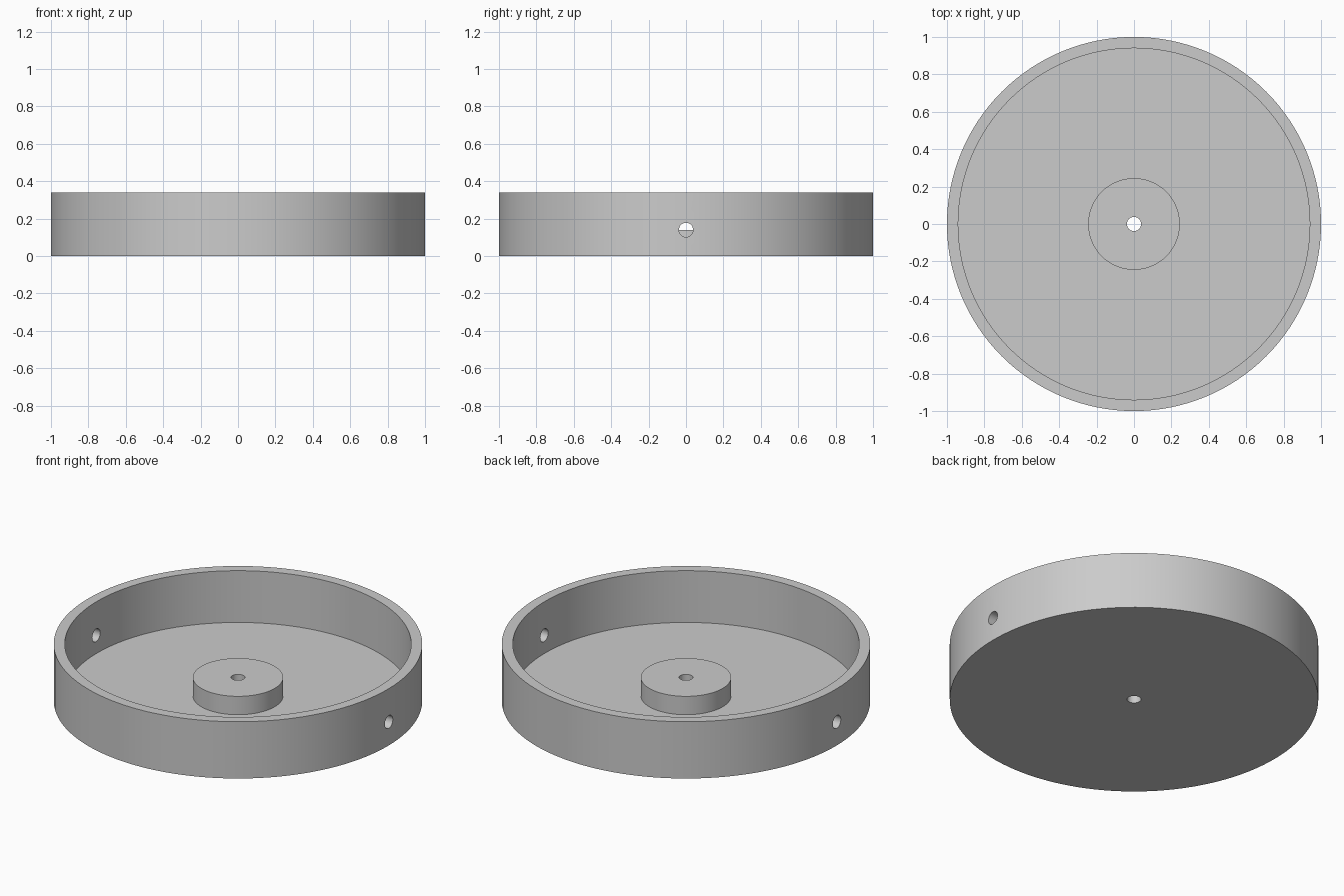
import bpy
import bmesh
import math
from mathutils import Matrix, Vector

cube = bpy.data.objects.get("Cube")
if cube:
    bpy.data.objects.remove(cube, do_unlink=True)

SEGMENTS = 128
HEIGHT, FLOOR, HUB_TOP = 0.34, 0.03, 0.14
OUTER, INNER, HUB, HOLE = 1.0, 0.94, 0.245, 0.038

grey = bpy.data.materials.new("plain_grey")
grey.use_nodes = True
colour = (0.6, 0.6, 0.6, 1)
grey.diffuse_color = colour
grey.node_tree.nodes["Principled BSDF"].inputs["Base Color"].default_value = colour


def add_object(name, bm):
    bmesh.ops.recalc_face_normals(bm, faces=bm.faces)
    mesh = bpy.data.meshes.new(name)
    bm.to_mesh(mesh)
    bm.free()
    mesh.materials.append(grey)
    obj = bpy.data.objects.new(name, mesh)
    bpy.context.collection.objects.link(obj)
    return obj


# Round tray: rim, floor, raised hub and central bore turned from one closed profile
profile = [(HOLE, 0), (OUTER, 0), (OUTER, HEIGHT), (INNER, HEIGHT),
           (INNER, FLOOR), (HUB, FLOOR), (HUB, HUB_TOP), (HOLE, HUB_TOP)]
bm = bmesh.new()
points = [bm.verts.new((r, 0, z)) for r, z in profile]
edges = [bm.edges.new((p, points[(i + 1) % len(points)])) for i, p in enumerate(points)]
bmesh.ops.spin(bm, geom=points + edges, cent=(0, 0, 0), axis=(0, 0, 1),
               angle=math.tau, steps=SEGMENTS, use_merge=True)
bmesh.ops.remove_doubles(bm, verts=bm.verts, dist=0.0001)
tray = add_object("round_tray", bm)

# Cross holes through the left and right of the rim only
bm = bmesh.new()
for side in (-1, 1):
    place = Matrix.Translation(Vector((side * 0.97, 0, HUB_TOP))) @ Matrix.Rotation(math.pi / 2, 4, "Y")
    bmesh.ops.create_cone(bm, cap_ends=True, segments=32, radius1=HOLE, radius2=HOLE,
                          depth=0.2, matrix=place)
cutter = add_object("rim_hole_cutter", bm)
cutter.hide_render = True

cut = tray.modifiers.new("rim_holes", "BOOLEAN")
cut.operation = "DIFFERENCE"
cut.solver = "EXACT"
cut.object = cutter

bpy.ops.object.select_all(action="DESELECT")
tray.select_set(True)
bpy.context.view_layer.objects.active = tray
bpy.ops.object.modifier_apply(modifier=cut.name)
bpy.data.objects.remove(cutter, do_unlink=True)
bpy.ops.object.shade_smooth_by_angle(angle=math.radians(30))
